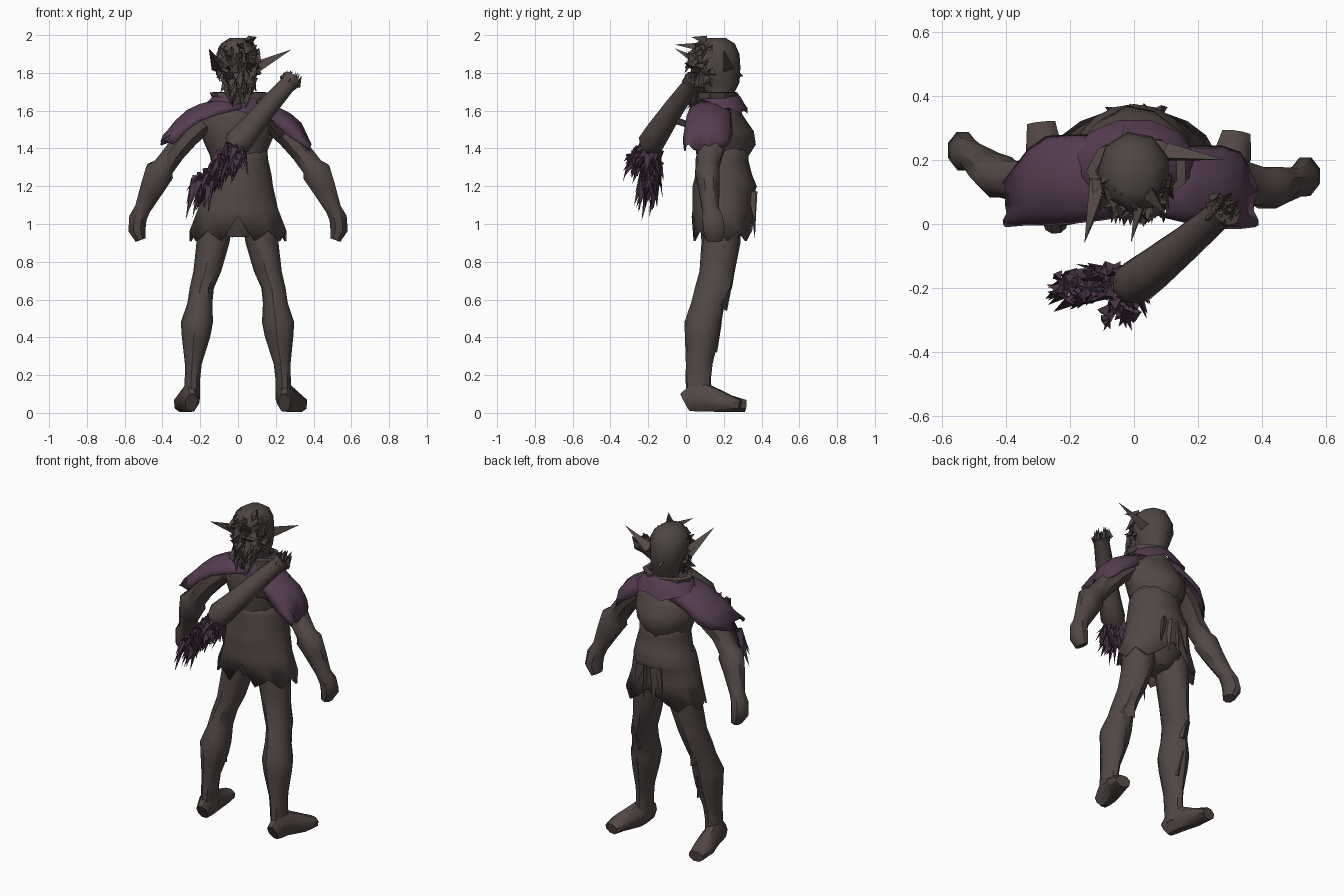
import bpy, bmesh, math, random
from mathutils import Vector

random.seed(4)
if "Cube" in bpy.data.objects:
    bpy.data.objects.remove(bpy.data.objects["Cube"])


def material(name, rgb):
    m = bpy.data.materials.new(name)
    m.use_nodes = True
    m.diffuse_color = (*rgb, 1)
    b = m.node_tree.nodes["Principled BSDF"]
    b.inputs["Base Color"].default_value = (*rgb, 1)
    b.inputs["Roughness"].default_value = 0.9
    return m


BROWN = material("dusty_brown", (0.085, 0.064, 0.061))
DARK = material("dark_hair_brown", (0.075, 0.06, 0.056))
PURPLE = material("faded_purple", (0.09, 0.046, 0.084))
PLUM = material("deep_plum", (0.07, 0.035, 0.064))


def finish(name, bm, mat, angle=45):
    bmesh.ops.recalc_face_normals(bm, faces=bm.faces)
    me = bpy.data.meshes.new(name)
    bm.to_mesh(me)
    bm.free()
    me.materials.append(mat)
    ob = bpy.data.objects.new(name, me)
    bpy.context.collection.objects.link(ob)
    bpy.ops.object.select_all(action="DESELECT")
    ob.select_set(True)
    bpy.context.view_layer.objects.active = ob
    bpy.ops.object.shade_smooth_by_angle(angle=math.radians(angle))
    return ob


def loft(name, rings, mat, n=10, along=False, caps=True, hem=None):
    """Skin rings of (x, y, z, rx, ry), level or square to their path."""
    bm = bmesh.new()
    pts = [Vector(r[:3]) for r in rings]
    loops = []
    for i, (p, r) in enumerate(zip(pts, rings)):
        side, up = Vector((1, 0, 0)), Vector((0, 1, 0))
        if along:
            t = (pts[min(i + 1, len(pts) - 1)] - pts[max(i - 1, 0)]).normalized()
            ref = Vector((0, 0, 1)) if abs(t.y) > 0.8 else Vector((0, 1, 0))
            side = t.cross(ref).normalized()
            up = side.cross(t)
        loop = []
        for k in range(n):
            a = 2 * math.pi * (k + 0.5) / n
            q = p + side * r[3] * math.cos(a) + up * r[4] * math.sin(a)
            if hem and i == len(pts) - 1:
                q.z += hem(k, q)
            loop.append(bm.verts.new(q))
        loops.append(loop)
    for a, b in zip(loops, loops[1:]):
        for k in range(n):
            bm.faces.new((a[k], a[(k + 1) % n], b[(k + 1) % n], b[k]))
    if caps:
        bm.faces.new(loops[0])
        bm.faces.new(loops[-1])
    return finish(name, bm, mat)


def shards(name, spikes, mat):
    """Loose tufts: each spike is (base, tip, radius)."""
    bm = bmesh.new()
    for base, tip, r in spikes:
        base, tip = Vector(base), Vector(tip)
        d = (tip - base).normalized()
        s = d.orthogonal().normalized()
        u = d.cross(s)
        turn = random.uniform(0, 6)
        ring = [bm.verts.new(base + r * (s * math.cos(turn + a) + u * math.sin(turn + a)))
                for a in (0, 2.1, 4.2)]
        top = bm.verts.new(tip)
        bm.faces.new(ring)
        for k in range(3):
            bm.faces.new((ring[k], ring[(k + 1) % 3], top))
    return finish(name, bm, mat, angle=20)


def shawl(name, rows, mat, n=9):
    """Arched cloth over a shoulder; rows of (x, centre y, z, half width, droop)."""
    bm = bmesh.new()
    grid = []
    for i, (x, yc, z, w, droop) in enumerate(rows):
        row = []
        for k in range(n):
            a = math.pi * k / (n - 1)
            end = k in (0, n - 1) or i == len(rows) - 1
            rag = random.uniform(-0.03, 0.02) if end else random.uniform(-0.006, 0.006)
            row.append(bm.verts.new((x + rag * 0.4, yc - w * math.cos(a),
                                     z - droop * (1 - math.sin(a)) + rag)))
        grid.append(row)
    for a, b in zip(grid, grid[1:]):
        for k in range(n - 1):
            bm.faces.new((a[k], a[k + 1], b[k + 1], b[k]))
    ob = finish(name, bm, mat)
    ob.modifiers.new("thickness", "SOLIDIFY").thickness = 0.008


# Torso, its front drawn back at the sides to leave a chest keel towards +y
torso = loft("torso", [(0, .17, 1.68, .08, .08), (0, .17, 1.64, .15, .10), (0, .18, 1.57, .22, .13),
                       (0, .205, 1.49, .205, .16), (0, .21, 1.42, .175, .165),
                       (0, .195, 1.36, .148, .14), (.01, .19, 1.28, .145, .12)], BROWN, 13)
for v in torso.data.vertices:
    if v.co.y > .2:
        v.co.y -= .18 * abs(v.co.x)


# Tunic skirt with a ragged hem and a centre notch
def hem(k, q):
    if abs(q.x) < 0.04:
        return 0.11
    return 0.035 if k % 2 else -0.02


tunic = loft("tunic_skirt", [(0, .20, 1.41, .155, .135), (.01, .19, 1.34, .152, .14),
                             (.01, .20, 1.26, .17, .15), (0, .205, 1.20, .188, .17),
                             (0, .20, 1.17, .195, .165), (0, .195, 1.08, .215, .16),
                             (0, .195, .93, .26, .165)], BROWN, 18, caps=False, hem=hem)
tunic.modifiers.new("thickness", "SOLIDIFY").thickness = 0.01
loft("hips", [(0, .19, 1.15, .16, .12), (0, .19, 1.0, .17, .12), (0, .18, .93, .08, .08)], BROWN)

# Tatters hanging at the belly
shards("belly_tatters", [((x, .35, 1.17), (x * 1.5, .365, z), .028)
                         for x, z in ((-.06, .97), (-.02, .92), (.03, .95), (.07, 1.0))], BROWN)

# Legs, feet and arms
for s, label in ((-1, "right"), (1, "left")):
    loft(label + "_leg", [(s * .12, .185, 1.02, .10, .11), (s * .13, .185, .9, .09, .105),
                          (s * .16, .165, .75, .076, .095), (s * .19, .145, .66, .066, .10),
                          (s * .20, .115, .58, .068, .09), (s * .215, .09, .48, .088, .10),
                          (s * .22, .085, .40, .077, .092), (s * .235, .07, .26, .046, .072),
                          (s * .24, .065, .18, .042, .068), (s * .245, .07, .06, .045, .07)], BROWN, 9)
    shards(label + "_knee_flap", [((s * .2, .175, .56), (s * .2, .25, .71), .05),
                                  ((s * .21, .12, .34), (s * .21, .19, .48), .05)], BROWN)
    out = .03 if s > 0 else 0
    loft(label + "_foot", [(s * .245, -.005, .055, .036, .055), (s * .25, .05, .085, .05, .085),
                           (s * .26, .12, .075, .055, .075), (s * (.28 + out), .22, .05, .063, .05),
                           (s * (.29 + out), .315 - out, .036, .048, .035)], BROWN, 8, along=True)
    f = .05 if s < 0 else -.03
    loft(label + "_arm", [(s * .19, .16, 1.53, .06, .08), (s * .27, .145, 1.46, .066, .08),
                          (s * .335, .13, 1.38, .06, .07), (s * .395, .125 + f * .3, 1.30, .062, .063),
                          (s * .415, .125 + f * .4, 1.275, .083, .07),
                          (s * .455, .14 + f * .6, 1.19, .067, .06),
                          (s * .505, .16 + f, 1.08, .045, .048), (s * .53, .17 + f, 1.03, .05, .058),
                          (s * .535, .18 + f, .97, .05, .062), (s * .515, .18 + f, .915, .03, .045)],
         BROWN, 8, along=True)

# Head, nose and long ears, turned slightly towards -x
loft("head", [(.01, .17, 1.62, .075, .075), (.01, .18, 1.70, .07, .08), (.01, .18, 1.75, .088, .105),
              (0, .165, 1.83, .115, .125), (0, .16, 1.90, .115, .125), (0, .155, 1.955, .09, .105),
              (0, .15, 1.985, .045, .06)], DARK, 9)
shards("nose", [((-.02, .27, 1.80), (-.03, .305, 1.78), .025)], DARK)
shards("ears", [((-.10, .13, 1.82), (-.155, -.06, 1.93), .04),
                ((.10, .22, 1.83), (.285, .20, 1.925), .035)], BROWN)

# Shaggy hair: scalp tufts, then the mane falling behind the neck
hair = []
for i in range(85):
    a = random.uniform(math.pi * 1.02, math.pi * 1.98)
    h = random.uniform(-.9, .9)
    w = math.sqrt(1 - h * h)
    base = Vector((.11 * w * math.cos(a), .15 + .115 * w * math.sin(a), 1.85 + .125 * h))
    tip = base + Vector((random.uniform(-.03, .03), random.uniform(-.055, -.005),
                         random.uniform(-.08, .025)))
    hair.append((base, tip, random.uniform(.018, .032)))
for i in range(45):
    x = random.uniform(-.06, .08)
    z = random.uniform(1.70, 1.80)
    hair.append(((x, random.uniform(.05, .10), z), (x + random.uniform(-.02, .02),
                 random.uniform(0, .05), z - random.uniform(.05, .1)), .028))
hair += [((.02, .05, 1.94), (-.01, -.06, 1.95), .02), ((.05, .1, 1.97), (.1, .03, 1.99), .03)]
shards("hair", hair, DARK)

# Purple mantle over both shoulders and a scarf round the neck
shawl("right_mantle", [(.02, .15, 1.66, .12, .05), (-.10, .145, 1.665, .135, .07),
                       (-.20, .14, 1.64, .14, .10), (-.27, .135, 1.60, .14, .11),
                       (-.33, .115, 1.55, .12, .10), (-.405, .06, 1.455, .07, .02)], PURPLE)
shawl("left_mantle", [(.10, .13, 1.66, .11, .04), (.20, .12, 1.63, .125, .09),
                      (.28, .115, 1.585, .13, .11), (.335, .105, 1.53, .12, .11),
                      (.385, .07, 1.42, .08, .015)], PURPLE)
loft("neck_scarf", [(.01, .17, 1.70, .10, .10), (0, .175, 1.67, .145, .12),
                    (0, .18, 1.635, .18, .135), (0, .185, 1.605, .195, .145)], PURPLE, 12,
     caps=False, hem=lambda k, q: -.02 if k % 2 else .01)
loft("collar", [(.01, .165, 1.665, .145, .115), (.01, .165, 1.695, .16, .11),
                (.01, .165, 1.70, .13, .09)], BROWN, 9, caps=False)

# Quiver slung across the back, with its strap
loft("quiver", [(.285, .045, 1.765, .056, .056), (.26, .025, 1.735, .046, .046),
                (.16, -.06, 1.62, .055, .055), (.06, -.14, 1.50, .066, .066),
                (.0, -.185, 1.43, .075, .07), (-.03, -.20, 1.40, .05, .05)], BROWN, 9, along=True)
loft("quiver_strap", [(.09, -.09, 1.56, .02, .012), (.18, .0, 1.53, .02, .012),
                      (.23, .07, 1.47, .02, .012)], DARK, 6, along=True)
ends = []
for i in range(16):
    a = i * 2.4
    r = .012 * math.sqrt(i)
    base = Vector((.27 + r * math.cos(a), .04 + r * math.sin(a), 1.75 - r * .5 * math.cos(a)))
    ends.append((base, base + Vector((.025, .02, random.uniform(.035, .065))), .02))
shards("arrow_ends", ends, DARK)


# Tattered plumes in two trailing sprays from the quiver mouth
def spray(count, start, end, drift):
    tufts = []
    for i in range(count):
        t = random.random()
        base = Vector(start).lerp(Vector(end), t)
        base += Vector([random.uniform(-.045, .045) for _ in range(3)])
        tip = base + Vector(drift) * random.uniform(.5, 1.2)
        tip += Vector([random.uniform(-.035, .035) for _ in range(3)])
        tufts.append((base, tip, random.uniform(.012, .024)))
    return tufts


shards("plumes", spray(150, (0, -.17, 1.42), (-.215, -.20, 1.19), (-.05, -.01, -.13))
       + spray(70, (.0, -.19, 1.41), (-.06, -.28, 1.34), (.0, -.035, -.09)), PLUM)
